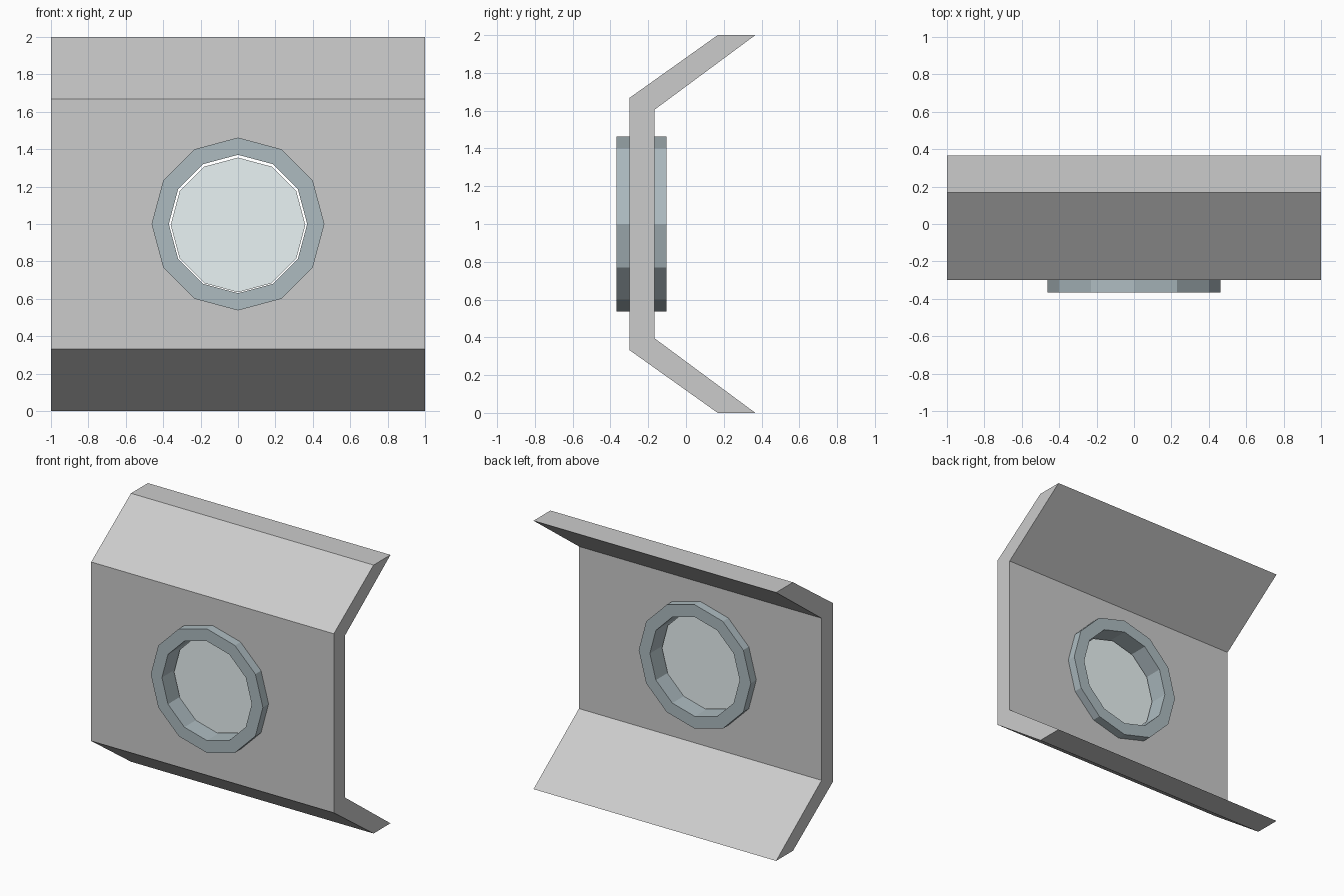
import bpy, bmesh
from math import sin, cos, pi

if "Cube" in bpy.data.objects:
    bpy.data.objects.remove(bpy.data.objects["Cube"])

SIDES = 12
MID_Y = -0.235


def make_object(name, bm, color=None):
    bmesh.ops.recalc_face_normals(bm, faces=bm.faces)
    mesh = bpy.data.meshes.new(name)
    bm.to_mesh(mesh)
    bm.free()
    obj = bpy.data.objects.new(name, mesh)
    bpy.context.collection.objects.link(obj)
    if color:
        mat = bpy.data.materials.new(name + "_material")
        mat.diffuse_color = (*color, 1)
        mat.use_nodes = True
        mat.node_tree.nodes["Principled BSDF"].inputs["Base Color"].default_value = mat.diffuse_color
        mesh.materials.append(mat)
    return obj


def circle(bm, radius, y, z=1.0):
    return [bm.verts.new((radius * sin(2 * pi * i / SIDES), y,
                          z + radius * cos(2 * pi * i / SIDES)))
            for i in range(SIDES)]


def extrude(bm, face, offset):
    new = bmesh.ops.extrude_face_region(bm, geom=[face], use_keep_orig=True)["geom"]
    bmesh.ops.translate(bm, vec=offset,
                        verts=[v for v in new if isinstance(v, bmesh.types.BMVert)])


# Wall panel: half profile mirrored about z = 1, extruded along x
half = [(-0.30, 1.667), (0.168, 2.0), (0.367, 2.0), (-0.168, 1.604)]
profile = half + [(y, 2 - z) for y, z in reversed(half)]
bm = bmesh.new()
extrude(bm, bm.faces.new([bm.verts.new((-1, y, z)) for y, z in profile]), (2, 0, 0))
wall = make_object("wall_panel", bm)

# Round opening through the wall, hidden under the frame
bm = bmesh.new()
extrude(bm, bm.faces.new(circle(bm, 0.40, -0.5)), (0, 0.5, 0))
cutter = make_object("opening_cutter", bm)
cutter.hide_render = True
cutter.hide_set(True)
cut = wall.modifiers.new("opening", "BOOLEAN")
cut.operation = "DIFFERENCE"
cut.solver = "EXACT"
cut.object = cutter

# Twelve-sided window frame standing proud on both sides
bm = bmesh.new()
loops = [circle(bm, r, MID_Y + dy) for r, dy in
         [(0.462, -0.132), (0.462, 0.132), (0.37, 0.132), (0.37, -0.132)]]
for k in range(4):
    a, b = loops[k], loops[(k + 1) % 4]
    for i in range(SIDES):
        j = (i + 1) % SIDES
        bm.faces.new((a[i], a[j], b[j], b[i]))
make_object("window_frame", bm, (0.42, 0.50, 0.53))

# Thin glass pane in the middle of the frame
bm = bmesh.new()
extrude(bm, bm.faces.new(circle(bm, 0.36, MID_Y - 0.004, 0.995)), (0, 0.008, 0))
make_object("window_glass", bm, (0.82, 0.90, 0.91))
